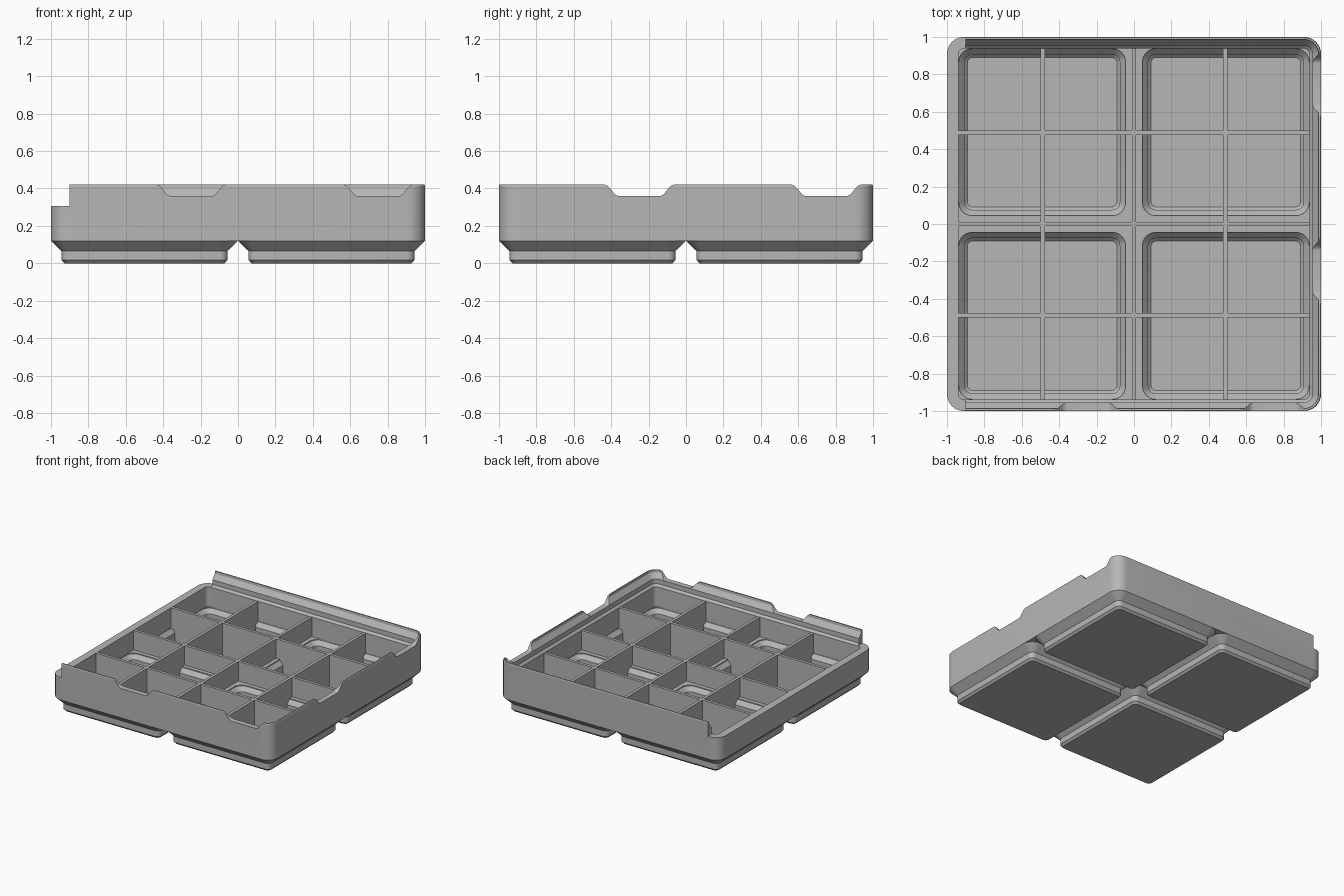
import bpy, bmesh, math

default = bpy.data.objects.get("Cube")
if default:
    bpy.data.objects.remove(default, do_unlink=True)

grey = bpy.data.materials.new("light grey plastic")
grey.use_nodes = True
COLOR = (0.47, 0.47, 0.47, 1)
grey.diffuse_color = COLOR
grey.node_tree.nodes["Principled BSDF"].inputs["Base Color"].default_value = COLOR

LEDGE, TOP, FOOT = 0.305, 0.42, 0.12   # ledge, rim and foot heights


def to_object(name, bm):
    bmesh.ops.recalc_face_normals(bm, faces=bm.faces)
    mesh = bpy.data.meshes.new(name)
    bm.to_mesh(mesh)
    bm.free()
    mesh.materials.append(grey)
    obj = bpy.data.objects.new(name, mesh)
    bpy.context.collection.objects.link(obj)
    return obj


def loft(name, rings, cx=0, cy=0, steps=8):
    """Solid through rounded squares given as (half size, height, corner radius)."""
    bm = bmesh.new()
    loops = []
    for half, z, r in rings:
        loop = []
        for quarter in range(4):
            mid = math.radians(45 + 90 * quarter)
            sx, sy = math.copysign(1, math.cos(mid)), math.copysign(1, math.sin(mid))
            for i in range(steps + 1):
                a = math.pi / 2 * (quarter + i / steps)
                loop.append(bm.verts.new((cx + sx * (half - r) + r * math.cos(a),
                                          cy + sy * (half - r) + r * math.sin(a), z)))
        loops.append(loop)
    n = len(loops[0])
    for low, high in zip(loops, loops[1:]):
        for i in range(n):
            j = (i + 1) % n
            bm.faces.new((low[i], low[j], high[j], high[i]))
    bm.faces.new(loops[0][::-1])
    bm.faces.new(loops[-1])
    return to_object(name, bm)


def box(name, lo, hi):
    bm = bmesh.new()
    bmesh.ops.create_cube(bm, size=1)
    for v in bm.verts:
        v.co = [(a + b) / 2 + c * (b - a) for a, b, c in zip(lo, hi, v.co)]
    return to_object(name, bm)


def notch(center, turn):
    """Cutter with S-curved flanks for the front rim, turned about the z axis."""
    flank = []
    for i in range(11):
        t = i / 10
        flank.append((0.185 - 0.075 * t, TOP - 0.03 * (1 - math.cos(math.pi * t))))
    side = [(0.185, 0.5)] + flank
    outline = side + [(-x, z) for x, z in reversed(side)]
    bm = bmesh.new()
    face = bm.faces.new([bm.verts.new((center + x, -1.05, z)) for x, z in outline])
    out = bmesh.ops.extrude_face_region(bm, geom=[face])
    for v in out["geom"]:
        if isinstance(v, bmesh.types.BMVert):
            v.co.y = -0.935
    c, s = round(math.cos(turn)), round(math.sin(turn))
    for v in bm.verts:
        x, y = v.co.x, v.co.y
        v.co.x, v.co.y = c * x - s * y, s * x + c * y
    return to_object("notch_cutter", bm)


def carve(obj, cutters):
    bpy.context.view_layer.objects.active = obj
    for cutter in cutters:
        mod = obj.modifiers.new("carve", "BOOLEAN")
        mod.operation = "DIFFERENCE"
        mod.solver = "EXACT"
        mod.object = cutter
        bpy.ops.object.modifier_apply(modifier=mod.name)


def remove(cutters):
    for cutter in cutters:
        bpy.data.objects.remove(cutter, do_unlink=True)


# Four hollow cups, one inside each foot
CELLS = [(x, y) for x in (-1, 1) for y in (-1, 1)]
cups = [loft("cup_cutter", [(0.40, 0.03, 0.03), (0.415, 0.045, 0.04), (0.415, 0.105, 0.04),
                            (0.446, 0.138, 0.07), (0.446, 0.2, 0.07)], 0.491 * x, 0.491 * y)
        for x, y in CELLS]

# Body with sloped stacking rim, finger notches and one open side
body = loft("body", [(1, FOOT, 0.09), (1, TOP - 0.006, 0.09), (0.996, TOP, 0.086)])
pocket = loft("pocket_cutter", [(0.938, 0.145, 0.03), (0.938, LEDGE, 0.03), (0.955, 0.322, 0.047),
                                (0.955, 0.36, 0.047), (0.985, 0.4, 0.076), (0.99, 0.45, 0.08)])
opening = box("opening_cutter", (-1.1, -1.1, LEDGE), (-0.9, 1.1, 0.5))
notches = [notch(c, turn) for turn in (0, math.pi / 2, math.pi) for c in (-0.25, 0.75)]
carve(body, [pocket] + cups + [opening] + notches)

# Stepped feet
feet = []
for (x, y), cup in zip(CELLS, cups):
    name = ("front" if y < 0 else "back") + ("_left" if x > 0 else "_right") + "_foot"
    foot = loft(name, [(0.427, 0, 0.03), (0.443, 0.017, 0.04), (0.443, 0.065, 0.04),
                       (0.5, FOOT, 0.09)], 0.5 * x, 0.5 * y)
    carve(foot, [cup])
    feet.append(foot)
remove([pocket, opening] + cups + notches)

# Divider grid, with lower panels reaching down to the cup floors
HALF = 0.012
for k in (-1, 0, 1):
    p = 0.487 * k
    box("divider_along_depth", (p - HALF, -0.94, 0.13), (p + HALF, 0.94, LEDGE - 0.001))
    box("divider_along_width", (-0.94, p - HALF, 0.13), (0.94, p + HALF, LEDGE - 0.001))
for x, y in CELLS:
    px, py, span = 0.487 * x, 0.487 * y, 0.425
    box("lower_panel_along_depth", (px - HALF, py - span, 0.025), (px + HALF, py + span, 0.135))
    box("lower_panel_along_width", (px - span, py - HALF, 0.025), (px + span, py + HALF, 0.135))

# Smooth the rounded corners, keep the creases sharp
bpy.ops.object.select_all(action="DESELECT")
for obj in [body] + feet:
    obj.select_set(True)
bpy.context.view_layer.objects.active = body
bpy.ops.object.shade_smooth_by_angle(angle=math.radians(25))
